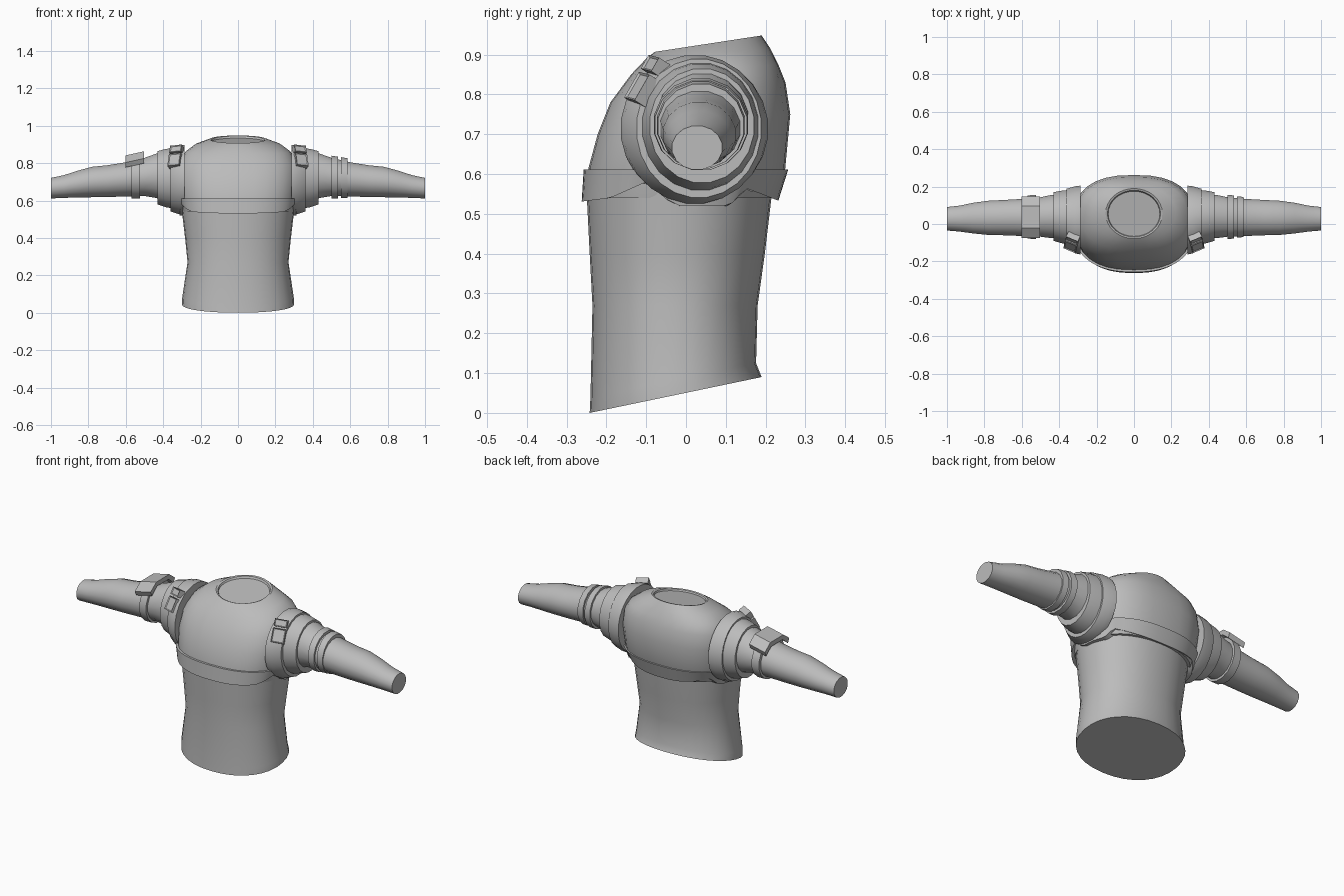
import bpy, bmesh, math
from mathutils import Vector, Matrix

cube = bpy.data.objects.get("Cube")
if cube:
    bpy.data.objects.remove(cube, do_unlink=True)

grey = bpy.data.materials.new("plain_grey")
grey.use_nodes = True
grey.diffuse_color = (0.5, 0.5, 0.5, 1)
grey.node_tree.nodes["Principled BSDF"].inputs["Base Color"].default_value = (0.5, 0.5, 0.5, 1)


def finish(name, bm, angle=32):
    bmesh.ops.recalc_face_normals(bm, faces=bm.faces)
    mesh = bpy.data.meshes.new(name)
    bm.to_mesh(mesh)
    bm.free()
    obj = bpy.data.objects.new(name, mesh)
    bpy.context.collection.objects.link(obj)
    mesh.materials.append(grey)
    bpy.ops.object.select_all(action='DESELECT')
    obj.select_set(True)
    bpy.context.view_layer.objects.active = obj
    bpy.ops.object.shade_smooth_by_angle(angle=math.radians(angle))
    return obj


def loft(name, rings, closed=False, angle=32):
    """Skin a list of point rings; cap both ends, or join last to first."""
    bm = bmesh.new()
    rows = [[bm.verts.new(p) for p in ring] for ring in rings]
    n = len(rows[0])
    pairs = list(zip(rows, rows[1:]))
    if closed:
        pairs.append((rows[-1], rows[0]))
    else:
        bm.faces.new(rows[0])
        bm.faces.new(rows[-1])
    for a, b in pairs:
        for i in range(n):
            j = (i + 1) % n
            bm.faces.new((a[i], a[j], b[j], b[i]))
    return finish(name, bm, angle)


def spow(v, e):
    return math.copysign(abs(v) ** e, v)


def body_ring(zf, zb, yf, yb, hw, power=2.0, n=32):
    """Horizontal oval whose height runs from zf at the front to zb at the back."""
    pts = []
    for i in range(n):
        a = math.tau * i / n
        c, s = spow(math.cos(a), 2 / power), spow(math.sin(a), 2 / power)
        t = (s + 1) / 2
        pts.append((hw * c, yf + (yb - yf) * t, zf + (zb - zf) * t))
    return pts


def arm_ring(x, yf, yb, z0, z1, n=16):
    """Upright oval across the arm."""
    cy, cz, ry, rz = (yf + yb) / 2, (z0 + z1) / 2, (yb - yf) / 2, (z1 - z0) / 2
    return [(x, cy + ry * math.cos(math.tau * (i + .5) / n),
             cz + rz * math.sin(math.tau * (i + .5) / n)) for i in range(n)]


def arm_part(name, rows, side, n=16):
    return loft(name, [arm_ring(side * r[0], *r[1:], n=n) for r in rows], angle=35)


# Waist and lower torso, with a slanted hem
loft("torso", [body_ring(*r, power=2.15) for r in (
    (0, .09, -.242, .19, .30),
    (.04, .125, -.24, .176, .298),
    (.27, .27, -.235, .18, .27),
    (.40, .40, -.242, .198, .283),
    (.56, .56, -.25, .217, .302))])

# Domed chest with a shallow neck opening
loft("chest", [body_ring(*r, power=2.5) for r in (
    (.54, .54, -.247, .222, .295),
    (.615, .60, -.245, .248, .315),
    (.70, .75, -.222, .262, .325),
    (.78, .83, -.19, .25, .315),
    (.85, .875, -.138, .232, .28))]
    + [body_ring(*r) for r in (
        (.892, .915, -.098, .212, .225),
        (.907, .948, -.078, .19, .152),
        (.904, .945, -.07, .18, .142),
        (.896, .934, -.066, .175, .138))])


# Band below the chest; its lower edge rises at the corners and dips at the sides
def band_edge(y):
    stops = ((-.27, .53), (-.19, .54), (-.10, .58), (-.03, .52),
             (.11, .52), (.15, .565), (.24, .53))
    for (y0, z0), (y1, z1) in zip(stops, stops[1:]):
        if y <= y1:
            return z0 + (z1 - z0) * (y - y0) / (y1 - y0)
    return stops[-1][1]


def band_row(yf, yb, hw, top):
    return [(x, y, top if top else band_edge(y))
            for x, y, _ in body_ring(0, 0, yf, yb, hw, 2.4, 64)]


loft("chest_band", [
    band_row(-.262, .232, .312, None), band_row(-.257, .257, .33, .612),
    band_row(-.235, .235, .31, .612), band_row(-.235, .205, .29, None)], closed=True)

for side, label in ((1, "left"), (-1, "right")):
    # Shoulder harness tapering to a stepped cuff
    arm_part(label + "_shoulder", (
        (.285, -.165, .207, .53, .897), (.315, -.158, .203, .525, .90),
        (.36, -.125, .19, .54, .89)), side, 24)
    arm_part(label + "_shoulder_cuff", (
        (.34, -.115, .185, .555, .882), (.385, -.105, .18, .562, .878),
        (.43, -.092, .172, .577, .866)), side, 20)
    # Arm from the cuff to the cut wrist
    arm_part(label + "_arm", (
        (.40, -.08, .16, .60, .86), (.44, -.078, .158, .612, .852),
        (.50, -.07, .145, .622, .83), (.60, -.066, .136, .62, .806),
        (.70, -.062, .13, .617, .79), (.78, -.06, .126, .616, .782),
        (.86, -.052, .115, .615, .76), (.93, -.042, .10, .613, .737),
        (1.0, -.036, .092, .61, .722)), side)
    # Straps around the upper arm
    spans = ((.50, .535), (.55, .585)) if side > 0 else ((.525, .57),)
    for k, (x0, x1) in enumerate(spans):
        g = .008 * k
        arm_part(f"{label}_arm_strap_{k + 1}", (
            (x0, -.083 + g, .158 - g, .608 + g / 2, .842 - g),
            (x1, -.08 + g, .155 - g, .608 + g / 2, .836 - g)), side)

    # Buckle on the front of the shoulder: two framed panels
    out = Vector((side * .38, -.78, .5)).normalized()
    up = (Vector((-side * .12, .5, .85)) - out * out.dot(Vector((-side * .12, .5, .85)))).normalized()
    across = up.cross(out)
    frame = Matrix((across, up, out)).transposed().to_4x4()
    frame.translation = Vector((side * .332, -.095, .838))
    for k, (height, offset) in enumerate(((.075, -.03), (.04, .037))):
        bm = bmesh.new()
        bmesh.ops.create_cube(bm, size=1)
        bmesh.ops.scale(bm, vec=(.068, height, .036), verts=bm.verts)
        front = [f for f in bm.faces if f.normal.z > .9]
        bmesh.ops.inset_region(bm, faces=front, thickness=.007, depth=-.005)
        bmesh.ops.translate(bm, vec=(0, offset, 0), verts=bm.verts)
        bmesh.ops.transform(bm, matrix=frame, verts=bm.verts)
        finish(f"{label}_buckle_{k + 1}", bm, 25)

# Tilted plate on top of the right arm strap, bent at front and back
bm = bmesh.new()
outline = ((-.062, .795), (-.015, .833), (.09, .833), (.135, .795))
rows = []
for x, lift in ((-.602, -.01), (-.502, .012)):
    lower = [bm.verts.new((x, y, z + lift - .008)) for y, z in outline]
    upper = [bm.verts.new((x, .038 + (y - .038) * 1.12, z + lift + .018)) for y, z in outline]
    rows.append(lower + upper[::-1])
for row in rows:
    bm.faces.new(row)
for i in range(len(rows[0])):
    j = (i + 1) % len(rows[0])
    bm.faces.new((rows[0][i], rows[0][j], rows[1][j], rows[1][i]))
finish("right_arm_plate", bm, 25)
